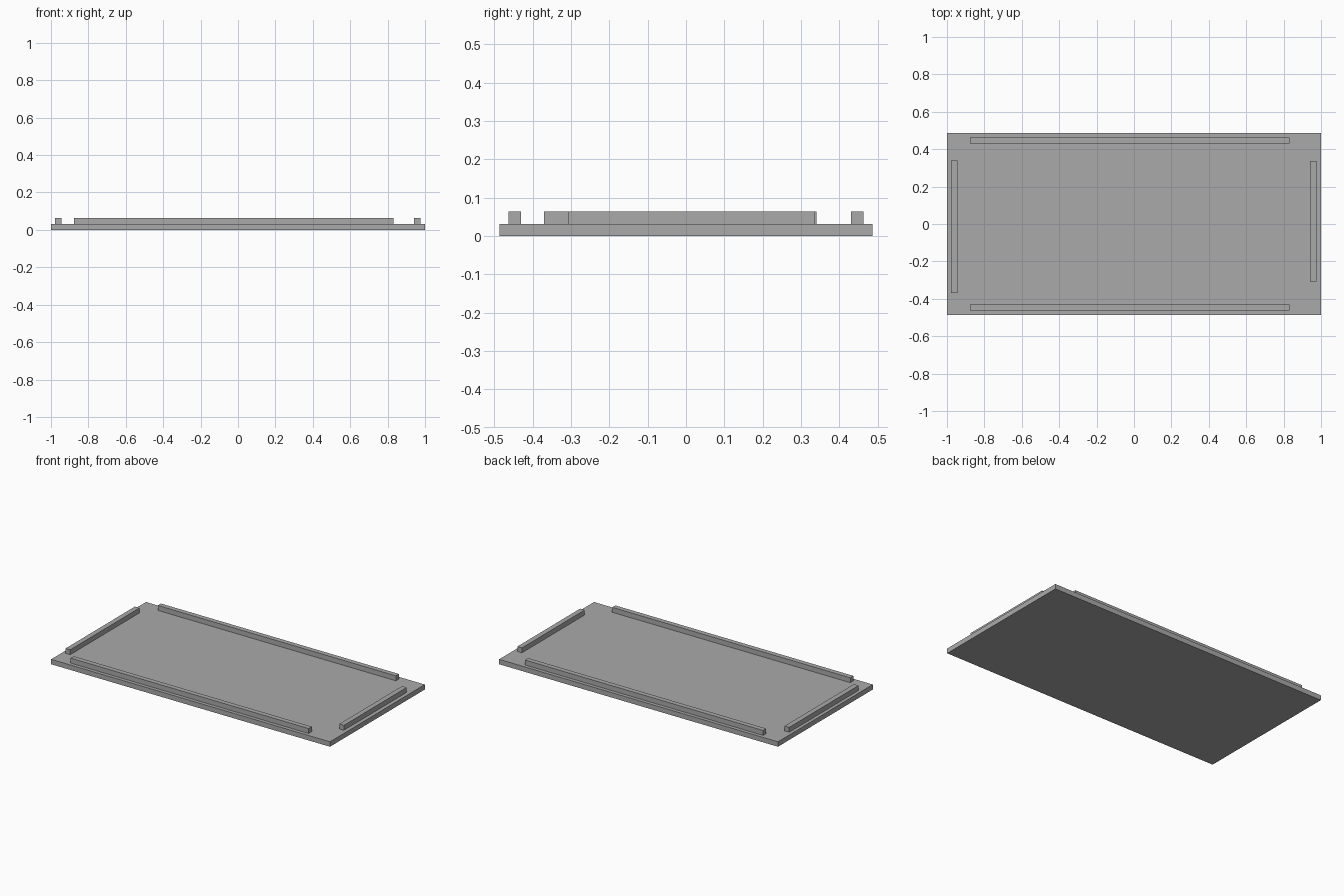
import bpy

cube = bpy.data.objects.get("Cube")
if cube:
    bpy.data.objects.remove(cube, do_unlink=True)

grey = bpy.data.materials.new("plain grey")
grey.use_nodes = True
colour = (0.4, 0.4, 0.4, 1)
grey.diffuse_color = colour
grey.node_tree.nodes["Principled BSDF"].inputs["Base Color"].default_value = colour

THICK = 0.032


def box(name, x, y, z):
    """Axis-aligned block from (min, max) ranges."""
    ranges = (x, y, z)
    bpy.ops.mesh.primitive_cube_add(size=1, location=[(a + b) / 2 for a, b in ranges])
    obj = bpy.context.object
    obj.name = name
    obj.scale = [b - a for a, b in ranges]
    bpy.ops.object.transform_apply(location=False, rotation=False, scale=True)
    obj.data.materials.append(grey)
    return obj


# Flat base panel
box("base_panel", (-1, 1), (-0.486, 0.486), (0, THICK))

# Rails standing on the panel, one near each edge
rail_z = (THICK, 2 * THICK)
long_x = (-0.877, 0.831)
box("front_rail", long_x, (-0.463, -0.431), rail_z)
box("back_rail", long_x, (0.431, 0.463), rail_z)
box("right_rail", (-0.978, -0.945), (-0.37, 0.34), rail_z)
box("left_rail", (0.942, 0.975), (-0.308, 0.336), rail_z)
